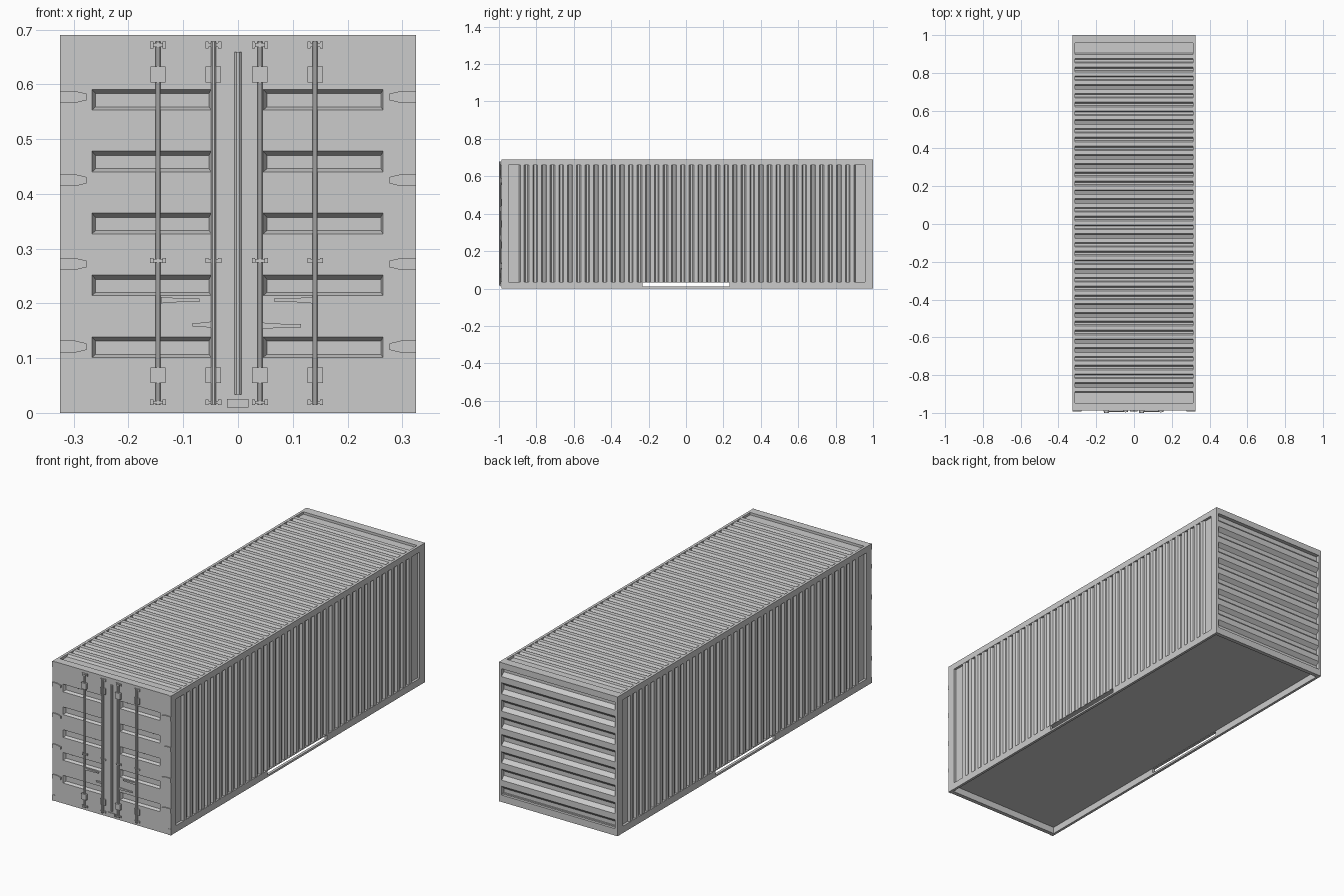
import bpy, bmesh
from mathutils import Vector

if "Cube" in bpy.data.objects:
    bpy.data.objects.remove(bpy.data.objects["Cube"])

HW, H, F, B = 0.325, 0.69, -0.988, 1.0      # half width, height, front y, back y
RAIL, LOW, TOP = 0.013, 0.034, 0.66         # rail thickness, lower and upper panel edge
Y0, Y1 = -0.948, 0.957                      # panel ends along the length


def make(name, bm):
    me = bpy.data.meshes.new(name)
    bm.to_mesh(me)
    bm.free()
    ob = bpy.data.objects.new(name, me)
    bpy.context.collection.objects.link(ob)
    return ob


def add_box(bm, x, y, z):
    v = [bm.verts.new((a, b, c)) for a in x for b in y for c in z]
    for f in ((0, 1, 3, 2), (4, 6, 7, 5), (0, 4, 5, 1), (2, 3, 7, 6), (0, 2, 6, 4), (1, 5, 7, 3)):
        bm.faces.new([v[i] for i in f])


def boxes(name, items):
    bm = bmesh.new()
    for it in items:
        add_box(bm, *it)
    bmesh.ops.recalc_face_normals(bm, faces=bm.faces)
    return make(name, bm)


def prism(name, outlines, y_front, y_back):
    """Extrude x-z outlines along y."""
    bm = bmesh.new()
    for pts in outlines:
        a = [bm.verts.new((x, y_front, z)) for x, z in pts]
        b = [bm.verts.new((x, y_back, z)) for x, z in pts]
        n = len(pts)
        bm.faces.new(a)
        bm.faces.new(b)
        for i in range(n):
            bm.faces.new((a[i], a[(i + 1) % n], b[(i + 1) % n], b[i]))
    bmesh.ops.recalc_face_normals(bm, faces=bm.faces)
    return make(name, bm)


def corrugated(name, start, end, first, pitch, count, top, slope, high, low, span, place, out):
    """Trapezoid ridges along one axis; place(t, w, depth) gives the 3D point."""
    prof = [(start, low)]
    for i in range(count):
        t = first + i * pitch
        prof += [(t, low), (t + slope, high), (t + slope + top, high), (t + 2 * slope + top, low)]
    prof.append((end, low))
    bm = bmesh.new()
    rows = [[bm.verts.new(place(t, w, d)) for w in span] for t, d in prof]
    for a, b in zip(rows, rows[1:]):
        f = bm.faces.new((a[0], a[1], b[1], b[0]))
        f.normal_update()
        if f.normal.dot(Vector(out)) < 0:
            f.normal_flip()
    return make(name, bm)


# Side rails, with a long slot through each lower rail
xs_side = [(-HW, -HW + RAIL), (HW - RAIL, HW)]
ya, yb = F + 0.0005, B
rails, posts = [], []
for x in xs_side:
    rails.append((x, (Y0, Y1), (TOP, H)))
    rails += [(x, (Y0, -0.233), (0, LOW)), (x, (0.233, Y1), (0, LOW)),
              (x, (-0.233, 0.233), (0, 0.01)), (x, (-0.233, 0.233), (0.031, LOW))]
    posts += [(x, (ya, Y0), (0, H)), (x, (Y1, yb), (0, H))]
boxes("side_rails", rails)
boxes("corner_posts", posts)

# Cross beams at both ends
xi = (-HW + RAIL, HW - RAIL)
boxes("end_beams", [(xi, (ya, Y0), (TOP, H)), (xi, (Y1, yb), (TOP, H)),
                    (xi, (ya, ya + 0.02), (0, LOW)), (xi, (yb - 0.02, yb), (0, LOW))])
boxes("floor", [(xi, (ya, yb - 0.013), (LOW - 0.001, LOW + 0.006))])

# Corrugated side walls, roof and back wall
ridge = dict(start=Y0, end=Y1, first=-0.893, pitch=0.0464, count=39,
             top=0.021, slope=0.007, high=0.001, low=0.012)
for s, side in ((-1, "left"), (1, "right")):
    corrugated(side + "_wall", **ridge, span=(LOW, TOP), out=(s, 0, 0),
               place=lambda t, w, d, s=s: (s * (HW - d), t, w))
corrugated("roof", **ridge, span=xi, out=(0, 0, 1), place=lambda t, w, d: (w, t, H - d))
corrugated("back_wall", LOW, TOP, 0.06, 0.0855, 7, 0.03, 0.017, 0.002, 0.02, xi,
           lambda t, w, d: (w, B - d, t), (0, 1, 0))

# Door face with sunken panels
px = [-HW, -0.267, -0.049, 0.046, 0.265, HW]
pz = [0]
for i in range(5):
    pz += [0.101 + i * 0.113, 0.139 + i * 0.113]
pz.append(H)
bm = bmesh.new()
g = [[bm.verts.new((x, F, z)) for z in pz] for x in px]
for i in range(len(px) - 1):
    for j in range(len(pz) - 1):
        q = [g[i][j], g[i + 1][j], g[i + 1][j + 1], g[i][j + 1]]
        if i in (1, 3) and j % 2:
            x0, x1, z0, z1 = px[i] + 0.007, px[i + 1] - 0.004, pz[j] + 0.006, pz[j + 1] - 0.008
            r = [bm.verts.new((x, F + 0.014, z)) for x, z in ((x0, z0), (x1, z0), (x1, z1), (x0, z1))]
            bm.faces.new(r)
            for k in range(4):
                n = (k + 1) % 4
                bm.faces.new((q[k], q[n], r[n], r[k]))
        else:
            bm.faces.new(q)
bmesh.ops.dissolve_limit(bm, angle_limit=0.01, verts=bm.verts, edges=bm.edges)
make("doors", bm)


# Lock rods and the centre seal
def rod(name, x, r, z0, z1, y):
    bpy.ops.mesh.primitive_cylinder_add(vertices=8, radius=r, depth=z1 - z0,
                                        location=(x, y, (z0 + z1) / 2), rotation=(0, 0, 0.3927))
    bpy.context.object.name = name


rod("centre_seal", 0, 0.0065, 0.034, 0.659, F)
for n, (x, proud) in enumerate(((-0.146, 1), (-0.045, 0), (0.040, 1), (0.141, 0))):
    rod(f"lock_rod_{n + 1}", x, 0.005, 0.015, 0.678, F - 0.006)
    y = (F - (0.012 if proud else 0.007), F)
    parts = []
    for z0, z1, w in ((0.603, 0.633, 0.014), (0.055, 0.083, 0.014), (0.275, 0.281, 0.009)):
        parts.append(((x - w, x + w), y, (z0, z1)))
    for z0, z1 in ((0.668, 0.676), (0.016, 0.022), (0.2755, 0.2805)):
        parts.append(((x - 0.009, x + 0.009), y, (z0, z1)))
        for s in (-1, 1):
            c = x + s * 0.0115
            parts.append(((c - 0.003, c + 0.003), (F - 0.005, F), (z0 - 0.002, z1 + 0.002)))
    boxes(f"rod_brackets_{n + 1}", parts)

# Lock handles: tapered levers reaching out from the rods
handles = []
for x0, x1, z in ((-0.141, -0.070, 0.206), (0.136, 0.066, 0.206), (-0.049, -0.083, 0.161), (0.044, 0.115, 0.159)):
    xm = x0 + (x1 - x0) * 0.35
    handles.append([(x0, z - 0.006), (xm, z - 0.004), (x1, z - 0.003),
                    (x1, z + 0.003), (xm, z + 0.004), (x0, z + 0.006)])
prism("lock_handles", handles, F - 0.007, F - 0.002)

# Hinges and corner fittings, mirrored left and right
hinges, corners = [], []
for s in (-1, 1):
    for z in (0.577, 0.425, 0.272, 0.121):
        hinges.append([(s * HW, z - 0.011), (s * 0.298, z - 0.011), (s * 0.277, z - 0.006),
                       (s * 0.277, z + 0.006), (s * 0.298, z + 0.011), (s * HW, z + 0.011)])
    for z, d in ((0, 1), (H, -1)):
        corners.append([(s * HW, z), (s * 0.310, z), (s * 0.310, z + d * 0.026),
                        (s * 0.313, z + d * 0.03), (s * HW, z + d * 0.03)])
prism("hinges", hinges, F - 0.005, F)
prism("corner_fittings", corners, F - 0.002, F)
boxes("bottom_plate", [((-0.02, 0.019), (F - 0.004, F), (0.01, 0.025))])
